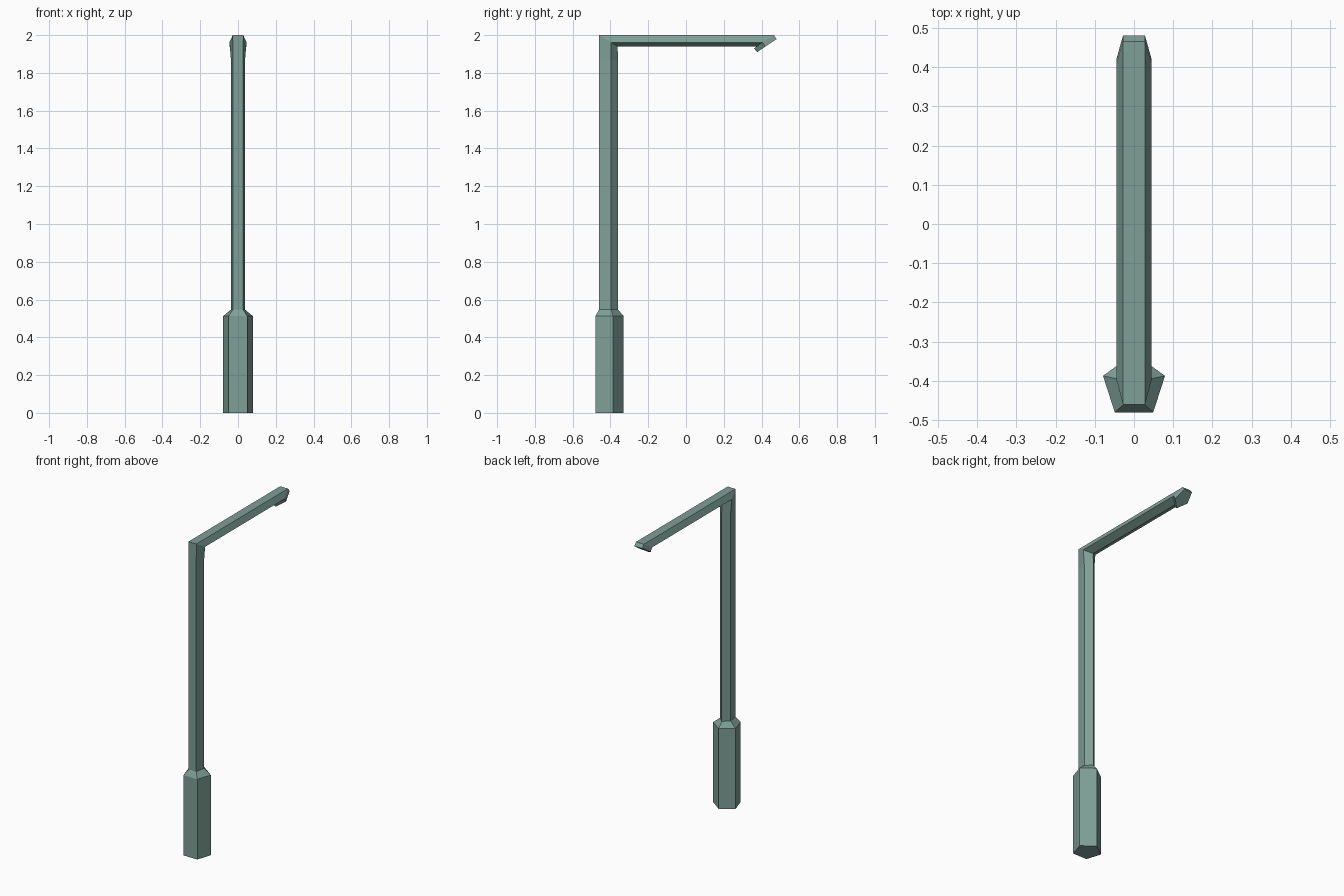
import bpy, bmesh

if "Cube" in bpy.data.objects:
    bpy.data.objects.remove(bpy.data.objects["Cube"])

paint = bpy.data.materials.new("grey_green_paint")
paint.diffuse_color = (0.21, 0.35, 0.31, 1.0)
paint.use_nodes = True
paint.node_tree.nodes["Principled BSDF"].inputs["Base Color"].default_value = paint.diffuse_color


def ring(flat, wide, outer, mid, inner):
    """Five-sided section: flat outer side, wide shoulders, one inner ridge. Points are (y, z)."""
    return [(-flat, *outer), (flat, *outer), (wide, *mid), (0, *inner), (-wide, *mid)]


def level(flat, wide, y_outer, y_mid, y_inner, z):
    return ring(flat, wide, (y_outer, z), (y_mid, z), (y_inner, z))


def loft(name, sections):
    bm = bmesh.new()
    loops = [[bm.verts.new(p) for p in s] for s in sections]
    for a, b in zip(loops, loops[1:]):
        for i in range(5):
            j = (i + 1) % 5
            bm.faces.new((a[i], a[j], b[j], b[i]))
    bm.faces.new(loops[0][::-1])
    bm.faces.new(loops[-1])
    bmesh.ops.remove_doubles(bm, verts=bm.verts, dist=0.0005)
    bmesh.ops.recalc_face_normals(bm, faces=bm.faces)
    mesh = bpy.data.meshes.new(name)
    bm.to_mesh(mesh)
    bm.free()
    mesh.materials.append(paint)
    obj = bpy.data.objects.new(name, mesh)
    bpy.context.collection.objects.link(obj)
    return obj


# One continuous five-sided lofted body: base, pole, mitred corner, arm, lamp head
loft("street_lamp", [
    # thick base
    level(0.049, 0.079, -0.48, -0.387, -0.33, 0.0),
    level(0.049, 0.079, -0.48, -0.387, -0.33, 0.512),
    # pole
    level(0.027, 0.037, -0.46, -0.396, -0.36, 0.547),
    level(0.027, 0.037, -0.46, -0.396, -0.36, 1.865),
    # mitred corner
    ring(0.028, 0.045, (-0.46, 2.0), (-0.396, 1.962), (-0.362, 1.939)),
    # arm end, cut on the slant
    ring(0.028, 0.045, (0.465, 2.0), (0.405, 1.962), (0.374, 1.939)),
    # lamp head plate
    ring(0.028, 0.045, (0.465, 2.0), (0.405, 1.962), (0.360, 1.930)),
    ring(0.028, 0.045, (0.480, 1.979), (0.420, 1.939), (0.377, 1.910)),
])
